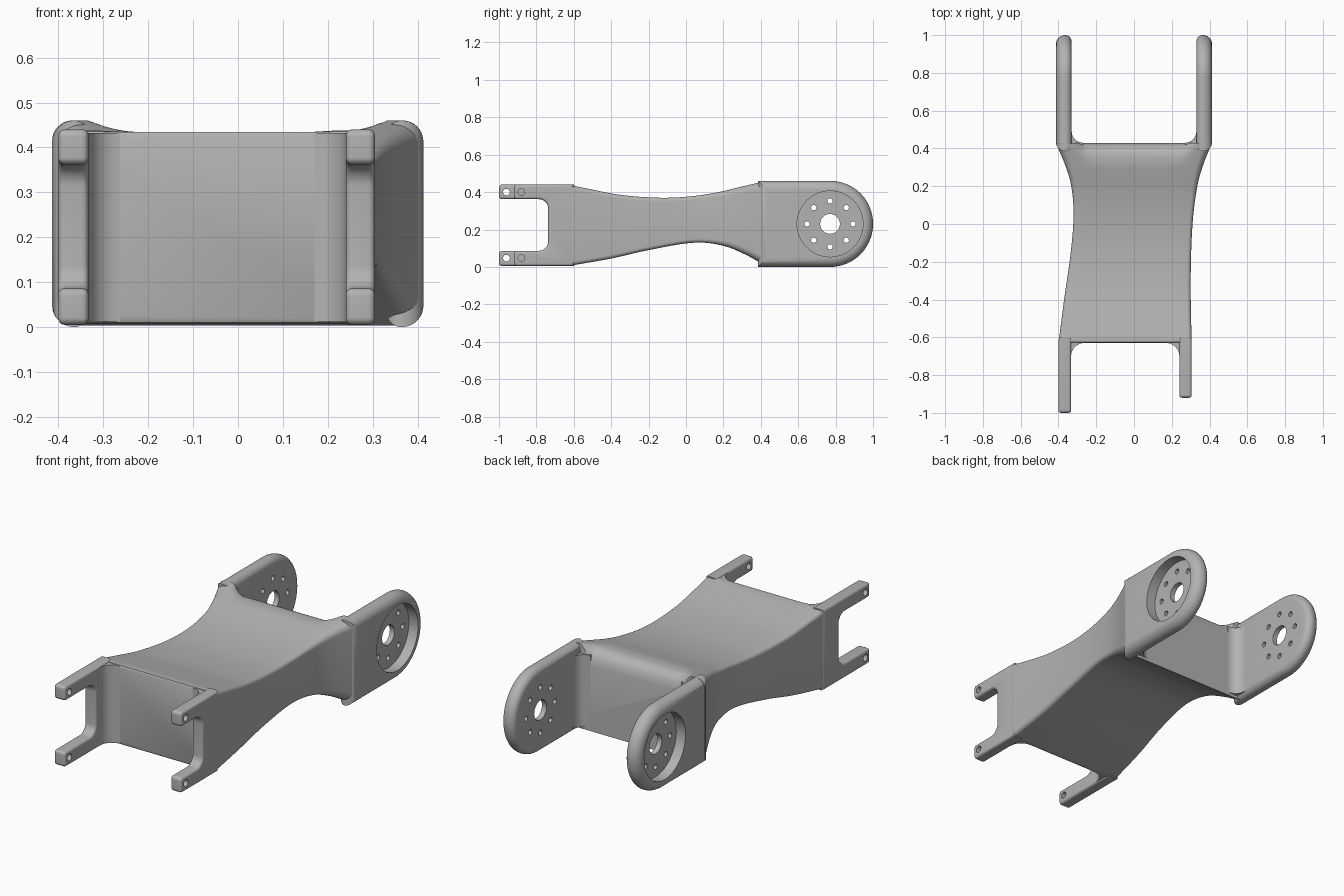
import bpy, bmesh, math
from mathutils import Vector, Matrix

cube = bpy.data.objects.get("Cube")
if cube:
    bpy.data.objects.remove(cube, do_unlink=True)

grey = bpy.data.materials.new("plain grey")
grey.use_nodes = True
colour = (0.45, 0.45, 0.45, 1)
grey.diffuse_color = colour
grey.node_tree.nodes["Principled BSDF"].inputs["Base Color"].default_value = colour


def make_object(name, bm):
    bmesh.ops.recalc_face_normals(bm, faces=bm.faces)
    mesh = bpy.data.meshes.new(name)
    bm.to_mesh(mesh)
    bm.free()
    mesh.materials.append(grey)
    obj = bpy.data.objects.new(name, mesh)
    bpy.context.collection.objects.link(obj)
    return obj


def skin(name, rings):
    """Closed surface through rings that have equal point counts."""
    bm = bmesh.new()
    loops = [[bm.verts.new(p) for p in ring] for ring in rings]
    n = len(loops[0])
    for a, b in zip(loops, loops[1:]):
        for i in range(n):
            j = (i + 1) % n
            bm.faces.new((a[i], a[j], b[j], b[i]))
    bm.faces.new(loops[0])
    bm.faces.new(loops[-1])
    return make_object(name, bm)


def smooth(obj, angle=32):
    bpy.ops.object.select_all(action="DESELECT")
    obj.select_set(True)
    bpy.context.view_layer.objects.active = obj
    bpy.ops.object.shade_smooth_by_angle(angle=math.radians(angle))


def curve(points):
    """Smooth function through (position, value) pairs."""
    def slope(i):
        a, b = points[max(i - 1, 0)], points[min(i + 1, len(points) - 1)]
        return (b[1] - a[1]) / (b[0] - a[0])

    def value(y):
        for i in range(len(points) - 1):
            (y0, v0), (y1, v1) = points[i], points[i + 1]
            if y <= y1 or i == len(points) - 2:
                h = y1 - y0
                t = min(max((y - y0) / h, 0), 1)
                s = t * t * (3 - 2 * t)
                return (v0 + (v1 - v0) * s + h * slope(i) * t * (1 - t) ** 2
                        - h * slope(i + 1) * t * t * (1 - t))
    return value


def round_outline(corners, steps=8):
    """Counterclockwise polygon with a radius at each corner."""
    out = []
    for i, (x, y, r) in enumerate(corners):
        p = Vector((x, y))
        a = (Vector(corners[i - 1][:2]) - p).normalized()
        b = (Vector(corners[(i + 1) % len(corners)][:2]) - p).normalized()
        if r == 0:
            out.append(p)
            continue
        centre = p + (a + b) * r
        count = steps * 3 if r > 0.1 else steps
        for k in range(count + 1):
            t = math.pi / 2 * k / count
            out.append(centre - b * r * math.cos(t) - a * r * math.sin(t))
    return out


def inset(outline, d):
    out = []
    for i, p in enumerate(outline):
        e = (p - outline[i - 1]).normalized()
        f = (outline[(i + 1) % len(outline)] - p).normalized()
        n, m = Vector((-e.y, e.x)), Vector((-f.y, f.x))
        out.append(p + (n + m) * d / (1 + n.dot(m)))
    return out


def plate(name, outline, inner, outer, r_in, r_out, steps=8):
    """Upright plate with rounded rims on its inner and outer faces."""
    side = 1 if outer > inner else -1
    rings = []
    for face, r, d in ((inner, r_in, side), (outer, r_out, -side)):
        layer = []
        for k in range(steps + 1):
            t = math.pi / 2 * k / steps
            x = face + d * r * (1 - math.cos(t))
            layer.append([(x, p.x, p.y) for p in inset(outline, r * (1 - math.sin(t)))])
        rings += layer if face == inner else layer[::-1]
    return skin(name, rings)


def drill(obj, holes, x, depth=0.4, sides=24):
    """Cut cylinders along x; holes are (y, z, radius)."""
    bm = bmesh.new()
    for y, z, r in holes:
        place = Matrix.Translation((x, y, z)) @ Matrix.Rotation(math.pi / 2, 4, "Y")
        bmesh.ops.create_cone(bm, cap_ends=True, segments=sides, radius1=r,
                              radius2=r, depth=depth, matrix=place)
    cutter = make_object("hole_cutter", bm)
    cutter.hide_render = True
    mod = obj.modifiers.new("holes", "BOOLEAN")
    mod.operation, mod.solver, mod.object = "DIFFERENCE", "EXACT", cutter
    graph = bpy.context.evaluated_depsgraph_get()
    mesh = bpy.data.meshes.new_from_object(obj.evaluated_get(graph))
    obj.modifiers.clear()
    obj.data = mesh
    bpy.data.objects.remove(cutter, do_unlink=True)


# Waisted central body, swept along y
FRONT, REAR = -0.63, 0.43
top = curve([(FRONT, 0.44), (-0.5, 0.413), (-0.35, 0.385), (-0.15, 0.37),
             (0, 0.375), (0.15, 0.395), (0.3, 0.43), (REAR, 0.46)])
bottom = curve([(FRONT, 0.005), (-0.4, 0.045), (-0.2, 0.09), (0.05, 0.13),
                (0.2, 0.113), (0.32, 0.065), (REAR, 0.003)])
left = curve([(FRONT, 0.305), (-0.3, 0.3), (0, 0.31), (0.2, 0.335),
              (0.3, 0.362), (REAR, 0.412)])
right = curve([(FRONT, 0.4), (-0.4, 0.37), (-0.15, 0.335), (0.05, 0.32),
               (0.2, 0.332), (0.3, 0.36), (REAR, 0.414)])


def section(y, trim=0):
    xl, xr = left(y) - trim, -right(y) + trim
    zt, zb = top(y) - trim, bottom(y) + trim
    r = 0.02 + 0.025 * max(0, (y - 0.1) / (REAR - 0.1))
    # the middle of the top rolls over into the rear wall
    roll = 0.075
    dip = max(0, y - REAR + roll)
    mid = min(zt, 0.434) - roll + math.sqrt(max(0, roll ** 2 - dip ** 2))
    pts = round_outline([(xr, zb, r), (xl, zb, r), (xl, zt, r)])[:]
    pts = round_outline([(xr, zb, r), (xl, zb, r), (xl, zt, r), (xr, zt, r)])
    shoulder = []
    for k in range(7):
        t = k / 6
        z = zt + (mid - zt) * t * t * (3 - 2 * t)
        shoulder.append((0.08 + 0.08 * t, z))
    n = len(pts) * 3 // 4
    ridge = [Vector((xl - d, z)) for d, z in shoulder]
    ridge += [Vector((xr + d, z)) for d, z in reversed(shoulder)]
    return [(p.x, y, p.y) for p in pts[:n] + ridge + pts[n:]]


rings = [section(FRONT, 0.012), section(FRONT + 0.004, 0.004), section(FRONT + 0.012)]
rings += [section(-0.6 + 0.95 * k / 40) for k in range(41)]
rings += [section(REAR - 0.075 * math.cos(math.pi / 2 * k / 10)) for k in range(1, 11)]
body = skin("body", rings)
smooth(body, 40)

HUB_Y, HUB_Z = 0.77, 0.23
for side, label in ((1, "left"), (-1, "right")):
    # Rear arm with a sunken round hub and a ring of bolt holes
    outer = 0.413 * side
    arm = plate(label + "_rear_arm", round_outline([
        (0.385, 0, 0), (1, 0, 0.229), (1, 0.46, 0.229), (0.385, 0.46, 0)]),
        0.33 * side, outer, 0.034, 0.048)
    drill(arm, [(HUB_Y, HUB_Z, 0.176)], outer, 0.11, 64)
    ring = [(HUB_Y, HUB_Z, 0.053)]
    for k in range(8):
        a = k * math.pi / 4
        ring.append((HUB_Y + 0.123 * math.cos(a), HUB_Z + 0.123 * math.sin(a), 0.014))
    drill(arm, ring, outer)
    smooth(arm)

    # Front cheek with two drilled prongs; the right one is longer
    tip = -0.92 if side > 0 else -1
    outer, inner = (0.305, 0.24) if side > 0 else (-0.4, -0.333)
    web = -0.737
    cheek = plate(label + "_front_prongs", round_outline([
        (tip, 0.005, 0.016), (-0.6, 0.005, 0), (-0.6, 0.44, 0), (tip, 0.44, 0.016),
        (tip, 0.362, 0.016), (web, 0.362, 0.05), (web, 0.086, 0.05), (tip, 0.086, 0.016)]),
        inner, outer, 0.014, 0.014, 5)
    drill(cheek, [(tip + 0.04, z, 0.018) for z in (0.047, 0.4)], outer)
    smooth(cheek)

    # Concave fillets where the walls meet the arms and prongs
    for name, x, y, way, r, low, high in (
            ("front", inner, FRONT, -1, 0.07, 0.012, 0.432),
            ("rear", 0.33 * side, REAR, 1, 0.06, 0.02, 0.41)):
        arc = [(x - side * r * (1 - math.sin(t)), y + way * r * (1 - math.cos(t)))
               for t in (math.pi / 2 * k / 10 for k in range(11))]
        deep = 0.015
        shape = [(arc[0][0], y - way * deep)] + arc
        shape += [(x + side * deep, arc[-1][1]), (x + side * deep, y - way * deep)]
        fillet = skin(label + "_" + name + "_fillet",
                      [[(px, py, z) for px, py in shape] for z in (low, high)])
        smooth(fillet)
